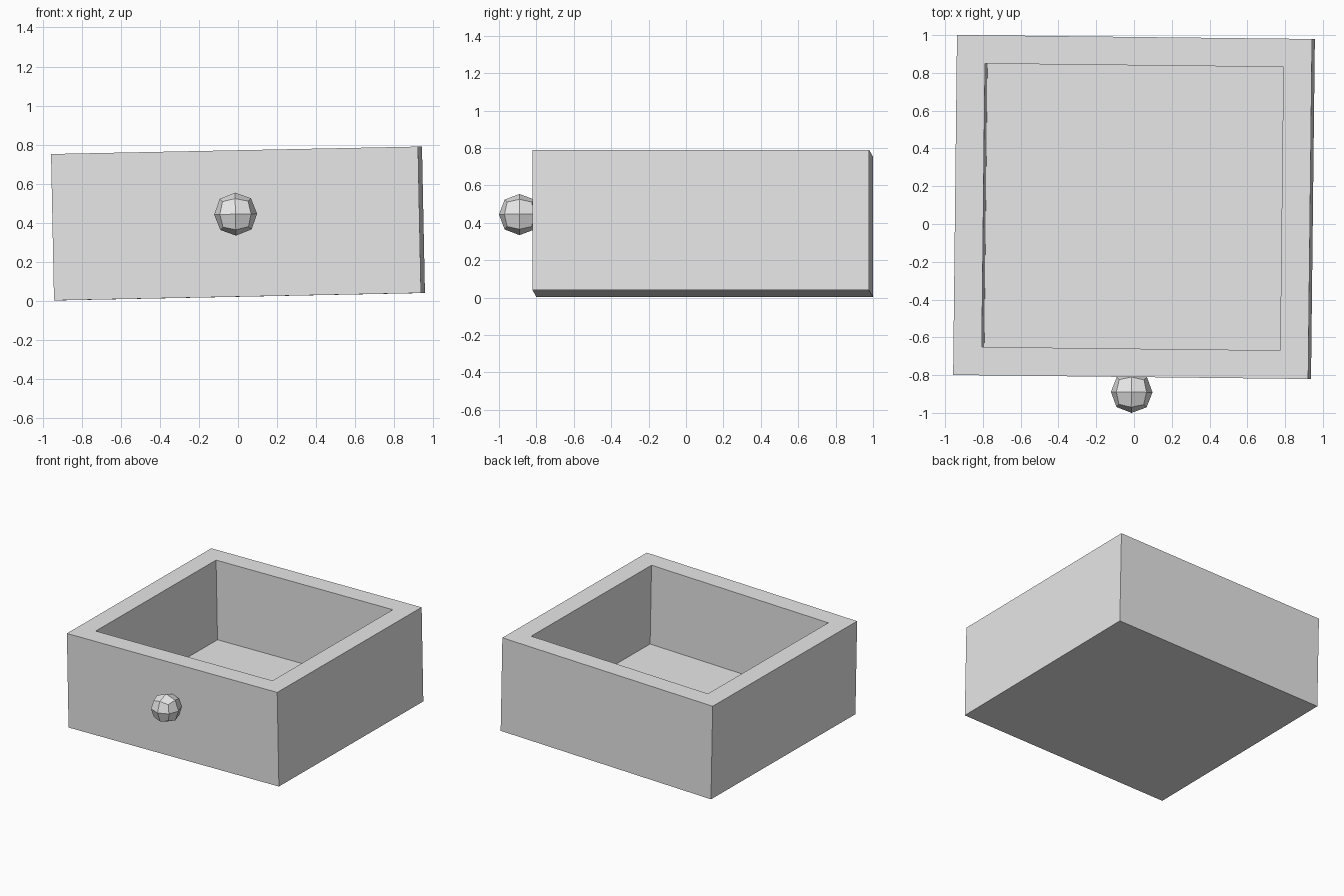
import bpy
import bmesh
from math import radians
from mathutils import Euler, Matrix, Vector

cube = bpy.data.objects.get("Cube")
if cube:
    bpy.data.objects.remove(cube, do_unlink=True)

WIDTH, DEPTH, HEIGHT = 1.88, 1.8, 0.75
WALL, FLOOR = 0.15, 0.115

# The whole drawer leans slightly to one side
TILT = Euler((0, radians(-1.16), radians(-0.65))).to_matrix().to_4x4()
PLACE = Matrix.Translation((0, 0.09, 0.396)) @ TILT

grey = bpy.data.materials.new("light_grey")
grey.use_nodes = True
grey.diffuse_color = (0.8, 0.8, 0.8, 1)
grey.node_tree.nodes["Principled BSDF"].inputs["Base Color"].default_value = (0.8, 0.8, 0.8, 1)


def make_object(name, bm, matrix):
    mesh = bpy.data.meshes.new(name)
    bm.to_mesh(mesh)
    bm.free()
    mesh.materials.append(grey)
    obj = bpy.data.objects.new(name, mesh)
    obj.matrix_world = matrix
    bpy.context.collection.objects.link(obj)
    return obj


# Open box: inset the top face for the rim, then sink it to form the floor
bm = bmesh.new()
bmesh.ops.create_cube(bm, size=1, matrix=Matrix.Diagonal((WIDTH, DEPTH, HEIGHT, 1)))
bm.normal_update()
top = max(bm.faces, key=lambda f: f.calc_center_median().z)
bmesh.ops.inset_region(bm, faces=[top], thickness=WALL, use_even_offset=True)
floor = bmesh.ops.extrude_discrete_faces(bm, faces=[top])["faces"][0]
bmesh.ops.translate(bm, verts=floor.verts, vec=Vector((0, 0, FLOOR - HEIGHT)))
bmesh.ops.recalc_face_normals(bm, faces=bm.faces)
make_object("drawer_box", bm, PLACE)

# Faceted round knob: a cube subdivided once
bm = bmesh.new()
bmesh.ops.create_cube(bm, size=0.262)
knob = make_object("knob", bm, PLACE @ Matrix.Translation((0, -0.98, 0.048)))
rounding = knob.modifiers.new("rounding", "SUBSURF")
rounding.levels = rounding.render_levels = 1
